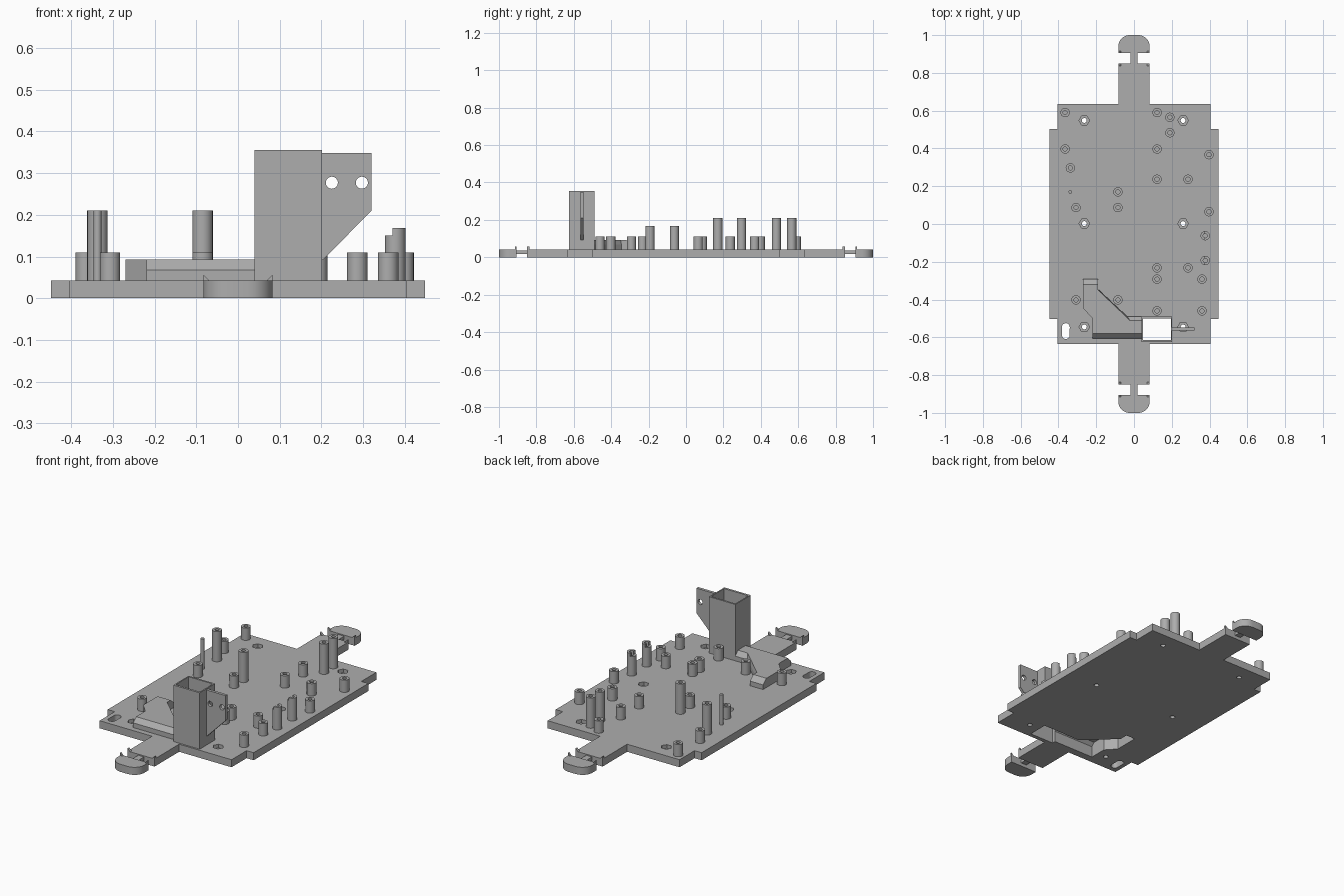
import bpy, bmesh, math
from mathutils import Vector

if "Cube" in bpy.data.objects:
    bpy.data.objects.remove(bpy.data.objects["Cube"], do_unlink=True)

grey = bpy.data.materials.new("grey plastic")
grey.use_nodes = True
COL = (0.42, 0.42, 0.42, 1)
grey.diffuse_color = COL
grey.node_tree.nodes["Principled BSDF"].inputs["Base Color"].default_value = COL
T = 0.042  # plate thickness


def loft(name, rings):
    """Skin a stack of equal rings and cap both ends."""
    bm = bmesh.new()
    vs = [[bm.verts.new(p) for p in r] for r in rings]
    n = len(vs[0])
    for a, b in zip(vs, vs[1:]):
        for i in range(n):
            j = (i + 1) % n
            bm.faces.new((a[i], a[j], b[j], b[i]))
    bm.faces.new(vs[0][::-1])
    bm.faces.new(vs[-1])
    bmesh.ops.recalc_face_normals(bm, faces=bm.faces)
    me = bpy.data.meshes.new(name)
    bm.to_mesh(me)
    bm.free()
    me.materials.append(grey)
    ob = bpy.data.objects.new(name, me)
    bpy.context.collection.objects.link(ob)
    return ob


def at(pts, z):
    return [(x, y, z) for x, y in pts]


def prism(name, pts, z0, z1):
    return loft(name, [at(pts, z0), at(pts, z1)])


def box(name, x0, x1, y0, y1, z0, z1):
    return prism(name, [(x0, y0), (x1, y0), (x1, y1), (x0, y1)], z0, z1)


def circle(x, y, r, n=24):
    return [(x + r * math.cos(2 * math.pi * i / n), y + r * math.sin(2 * math.pi * i / n)) for i in range(n)]


def cut(ob, cutters):
    """Subtract cutters and bake the result."""
    for c in cutters:
        m = ob.modifiers.new("cut", 'BOOLEAN')
        m.operation, m.solver, m.object = 'DIFFERENCE', 'EXACT', c
    dg = bpy.context.evaluated_depsgraph_get()
    me = bpy.data.meshes.new_from_object(ob.evaluated_get(dg))
    ob.modifiers.clear()
    ob.data = me


def smooth(ob):
    bpy.ops.object.select_all(action='DESELECT')
    ob.select_set(True)
    bpy.context.view_layer.objects.active = ob
    bpy.ops.object.shade_smooth_by_angle(angle=math.radians(30))


# Sensor duct: outline at the base and the inset outline of its top
def duct(name, low, high, z0, z1, z2):
    return loft(name, [at(low, z0), at(low, z1), at(high, z2)])


duct_low = [(-.27, -.29), (-.27, -.445), (-.22, -.50), (-.22, -.605), (.043, -.605),
            (.043, -.49), (-.035, -.49), (-.19, -.345), (-.19, -.29)]
duct_high = [(-.27, -.32), (-.27, -.445), (-.22, -.50), (-.22, -.58), (.043, -.58),
             (.043, -.512), (-.02, -.512), (-.19, -.35), (-.19, -.32)]
hole_low = [(-.258, -.302), (-.258, -.44), (-.208, -.495), (-.208, -.593), (.06, -.593),
            (.06, -.502), (-.04, -.502), (-.202, -.35), (-.202, -.302)]
hole_high = [(-.258, -.325), (-.258, -.44), (-.208, -.495), (-.208, -.575), (.06, -.575),
             (.06, -.517), (-.025, -.517), (-.202, -.355), (-.202, -.325)]
duct_cut = duct("duct_cutter", hole_low, hole_high, -.02, .062, .081)
tower_cut = box("tower_cutter", .047, .195, -.613, -.5, -.03, .5)

duct_ob = duct("duct", duct_low, duct_high, .01, .068, .093)
cut(duct_ob, [duct_cut])
tower = box("tower", .04, .202, -.625, -.49, .008, .355)
cut(tower, [tower_cut, duct_cut])

# Base plate with a tab at each end
q = [(.083, .85), (.083, .635), (.405, .635), (.405, .503), (.448, .503)]
side = q + [(x, -y) for x, y in reversed(q)]
plate = prism("base_plate", side + [(-x, y) for x, y in reversed(side)], 0, T)
cutters = [duct_cut, tower_cut]
# Bolt holes with hexagonal nut recesses
for x in (-.263, .26):
    for y in (.548, .002, -.545):
        cutters.append(prism("bolt_cutter", circle(x, y, .013), -.05, .1))
        cutters.append(prism("nut_cutter", circle(x, y, .028, 6), .022, .1))
# Rounded cable slot
slot = [(-.361 + .021 * math.cos(a), (-.546 if a < math.pi else -.588) + .021 * math.sin(a))
        for a in [math.pi * i / 10 for i in range(10)] + [math.pi * (1 + i / 10) for i in range(11)][:10]]
cutters.append(prism("slot_cutter", slot, -.05, .1))
cut(plate, cutters)
for c in cutters:
    bpy.data.objects.remove(c, do_unlink=True)
smooth(plate)

# Side bracket on the tower, with two holes
prof = [(.198, .348), (.32, .348), (.32, .21), (.204, .092), (.198, .092)]
bracket = loft("bracket", [[(x, y, z) for x, z in prof] for y in (-.565, -.549)])
holes = [loft("bracket_cutter", [[(x, y, z) for x, z in circle(hx, .277, .0145)] for y in (-.7, -.4)])
         for hx in (.225, .297)]
cut(bracket, holes)
for c in holes:
    bpy.data.objects.remove(c, do_unlink=True)
smooth(bracket)


# Hollow standoffs
def standoff(x, y, top, name="standoff"):
    o, i = circle(x, y, .0245), circle(x, y, .011)
    return loft(name, [at(o, .038), at(o, top), at(i, top), at(i, T + .012)])


short = [(-.365, .59), (-.365, .397), (-.307, .087), (-.085, .087), (.122, .59), (.122, .397),
         (.397, .367), (.122, .237), (.286, .237), (.397, .065), (.122, -.232), (.286, -.232),
         (.122, -.292), (.36, -.292), (.122, -.46), (.36, -.46), (-.307, -.402), (-.085, -.402)]
tall = [(-.337, .297), (-.085, .17), (.19, .565), (.19, .483)]
for x, y in short:
    smooth(standoff(x, y, .11))
for x, y in tall:
    smooth(standoff(x, y, .21, "tall_standoff"))
smooth(prism("pin", circle(-.337, .17, .0095, 16), .038, .21))

# Standoffs with half of the top stepped down
for y in (-.062, -.193):
    s = standoff(.377, y, .168, "stepped_standoff")
    c = box("step_cutter", .34, .371, y - .05, y + .05, .15, .3)
    cut(s, [c])
    bpy.data.objects.remove(c, do_unlink=True)
    smooth(s)

# Bumpers: rounded head, thin neck and four small wedges at each end
for s, end in ((1, "back"), (-1, "front")):
    r = .06
    arc = [(.083 - r + r * math.cos(a), 1 - r + r * math.sin(a)) for a in [math.pi / 16 * i for i in range(9)]]
    head = [(.083, .905)] + arc
    head += [(-x, y) for x, y in reversed(head)]
    smooth(prism(end + "_bumper", [(x, s * y) for x, y in head], 0, T))
    box(end + "_neck", -.018, .018, min(s * .84, s * .915), max(s * .84, s * .915), .018, .036)
    for m in (1, -1):
        for y0, y1 in ((.836, .85), (.905, .915)):
            loft(end + "_wedge", [[(m * x, s * y, z) for x, z in ((.083, .03), (.083, .057), (.064, .038), (.064, .03))]
                                  for y in (y0, y1)])
